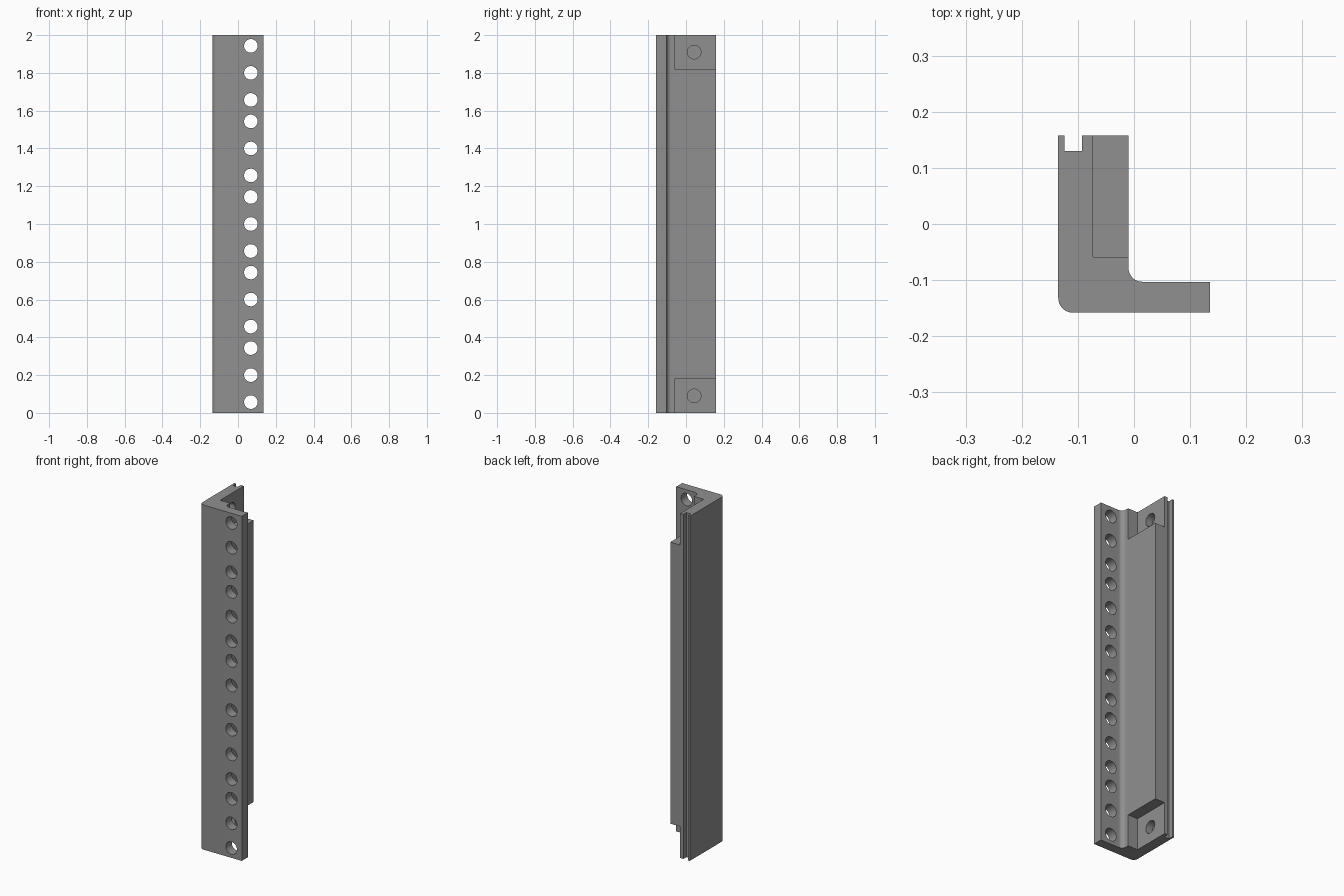
import bpy, bmesh, math
from mathutils import Matrix

if "Cube" in bpy.data.objects:
    bpy.data.objects.remove(bpy.data.objects["Cube"])

UNIT = 0.4          # repeat pitch of the hole pattern
HOLE_R = 0.036
H = 2.0

grey = bpy.data.materials.new("grey_metal")
grey.diffuse_color = (0.28, 0.28, 0.28, 1)
grey.use_nodes = True
grey.node_tree.nodes["Principled BSDF"].inputs["Base Color"].default_value = grey.diffuse_color


def arc(cx, cy, r, a0, a1, n=10):
    return [(cx + r * math.cos(math.radians(a0 + (a1 - a0) * i / n)),
             cy + r * math.sin(math.radians(a0 + (a1 - a0) * i / n)))
            for i in range(n + 1)]


def add_object(name, bm):
    bmesh.ops.recalc_face_normals(bm, faces=bm.faces)
    mesh = bpy.data.meshes.new(name)
    bm.to_mesh(mesh)
    bm.free()
    mesh.materials.append(grey)
    obj = bpy.data.objects.new(name, mesh)
    bpy.context.collection.objects.link(obj)
    return obj


def box(name, x0, x1, y0, y1, z0, z1):
    bm = bmesh.new()
    m = Matrix.Translation(((x0 + x1) / 2, (y0 + y1) / 2, (z0 + z1) / 2))
    bmesh.ops.create_cube(bm, size=1, matrix=m @ Matrix.Diagonal((x1 - x0, y1 - y0, z1 - z0, 1)))
    return add_object(name, bm)


def cylinder(name, centre, depth, axis):
    bm = bmesh.new()
    rot = Matrix.Rotation(math.pi / 2, 4, 'Y' if axis == 'X' else 'X')
    bmesh.ops.create_cone(bm, cap_ends=True, segments=32, radius1=HOLE_R, radius2=HOLE_R,
                          depth=depth, matrix=Matrix.Translation(centre) @ rot)
    return add_object(name, bm)


def cut(target, cutter):
    mod = target.modifiers.new("cut", 'BOOLEAN')
    mod.operation = 'DIFFERENCE'
    mod.solver = 'EXACT'
    mod.object = cutter
    bpy.context.view_layer.objects.active = target
    bpy.ops.object.modifier_apply(modifier=mod.name)
    bpy.data.objects.remove(cutter)


# L-shaped section: rounded outer corner, filleted inner corner, slot in the back edge
profile = (arc(-0.109, -0.132, 0.026, 180, 270)
           + [(0.135, -0.158), (0.135, -0.103)]
           + arc(0.015, -0.078, 0.025, 270, 180)
           + [(-0.010, 0.158), (-0.093, 0.158), (-0.093, 0.130),
              (-0.124, 0.130), (-0.124, 0.158), (-0.135, 0.158)])
bm = bmesh.new()
base = bm.faces.new([bm.verts.new((x, y, 0)) for x, y in profile])
top = bmesh.ops.extrude_face_region(bm, geom=[base])
bmesh.ops.translate(bm, vec=(0, 0, H), verts=[v for v in top["geom"] if isinstance(v, bmesh.types.BMVert)])
rail = add_object("rack_rail", bm)

# Row of through holes in the front flange, three per unit
for unit in range(5):
    for offset in (0.057, 0.2, 0.343):
        cut(rail, cylinder("flange_hole", (0.068, -0.13, unit * UNIT + offset), 0.2, 'Y'))

# Stepped pocket and blind mounting hole at each end
for z0, z1, zh in ((-0.1, 0.183, 0.09), (H - 0.183, H + 0.1, H - 0.09)):
    cut(rail, box("end_pocket", -0.073, 0.05, -0.059, 0.3, z0, z1))
    cut(rail, cylinder("mounting_hole", (-0.065, 0.043, zh), 0.1, 'X'))

# Smooth the fillets and hole walls, keep edges crisp
bpy.ops.object.select_all(action='DESELECT')
rail.select_set(True)
bpy.context.view_layer.objects.active = rail
bpy.ops.object.shade_smooth_by_angle(angle=math.radians(30))
